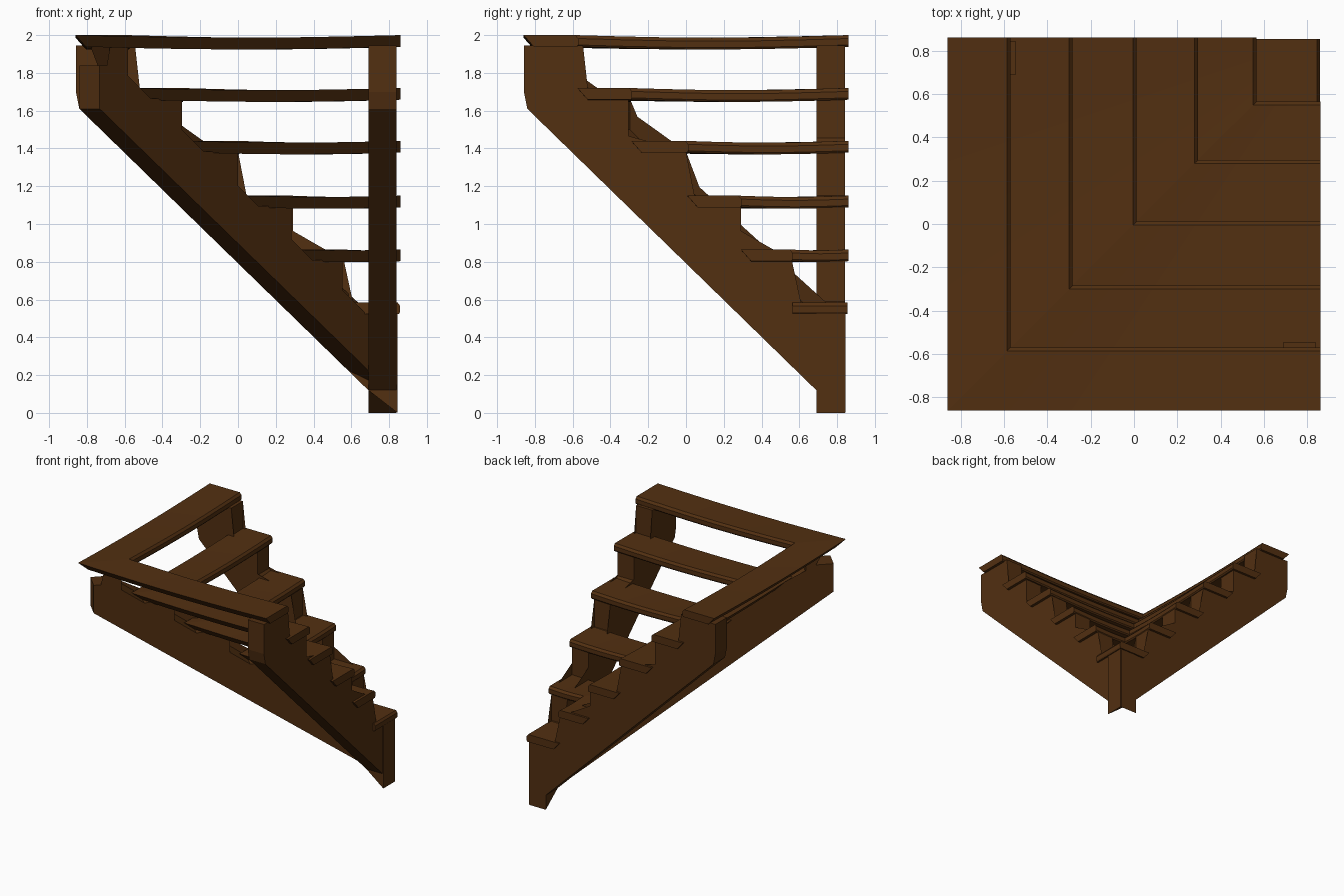
import bpy, bmesh, math

if "Cube" in bpy.data.objects:
    bpy.data.objects.remove(bpy.data.objects["Cube"])

wood = bpy.data.materials.new("dark_brown_wood")
wood.diffuse_color = (0.085, 0.029, 0.0055, 1)
wood.use_nodes = True
wood.node_tree.nodes["Principled BSDF"].inputs["Base Color"].default_value = wood.diffuse_color

NOSE = [-0.57, -0.285, 0.012, 0.295, 0.565, 0.86]   # front edge of each tread
TOP = [2.0, 1.72, 1.44, 1.15, 0.865, 0.585]         # top height of each tread
RISER = [-0.545, -0.305, 0.0, 0.29, 0.56, 0.845]    # tooth fronts of the side stringers
THICK = 0.062
EDGE = 0.86


def finish(name, bm):
    bmesh.ops.recalc_face_normals(bm, faces=bm.faces)
    mesh = bpy.data.meshes.new(name)
    bm.to_mesh(mesh)
    bm.free()
    mesh.materials.append(wood)
    obj = bpy.data.objects.new(name, mesh)
    bpy.context.collection.objects.link(obj)
    return obj


def slab(name, profile, place, a, b):
    """Extrude a (run, height) profile between side offsets a and b."""
    bm = bmesh.new()
    near = [bm.verts.new(place(r, a, z)) for r, z in profile]
    far = [bm.verts.new(place(r, b, z)) for r, z in profile]
    n = len(profile)
    for i in range(n):
        j = (i + 1) % n
        bm.faces.new((near[i], near[j], far[j], far[i]))
    caps = [bm.faces.new(near), bm.faces.new(far)]
    bmesh.ops.triangulate(bm, faces=caps)
    finish(name, bm)


def slope(r):
    return 1.15 - r


def sawtooth(start, fronts, first=0):
    """Upper stepped outline of a stringer, from the top end downwards."""
    pts = list(start)
    for i, t in enumerate(fronts):
        under = TOP[i] - THICK + 0.006
        if i > 0:
            pts.append((1.15 - under, under))
        pts += [(t, under), (t, slope(t))]
    return pts


# side stringers, along the right and back edges
side = [(0.845, 0.0), (0.69, 0.12), (-0.84, 1.61), (-0.858, 1.70)]
side += sawtooth([(-0.858, 1.944)], RISER)
slab("right_stringer", side, lambda r, o, z: (o, r, z), 0.69, 0.838)
slab("back_stringer", side, lambda r, o, z: (r, o, z), 0.69, 0.842)

# diagonal stringer under the mitred corners
fronts = [n - 0.065 for n in NOSE[:5]] + [0.75]
hip = [(0.75, 0.115), (-0.785, 1.61), (-0.785, 1.84)]
hip += sawtooth([(-0.69, 1.84), (-0.73, 1.944)], fronts)
slab("diagonal_stringer", hip, lambda r, o, z: (r + o, r - o, z), -0.053, 0.053)


# L-shaped treads, mitred at the corner and sagging a little along each leg
def tread(name, d0, d1, top):
    low = top - THICK
    section = [(d0, top), (d0 + 0.055, low), (d1 - 0.008, low), (d1, low + 0.01),
               (d1, top - 0.018), (d1 - 0.016, top)]
    stations = [(1 - i / 6, 0) for i in range(6)] + [(i / 6, 1) for i in range(7)]
    sag = 0.014 * (EDGE - d0) / 1.72
    bm = bmesh.new()
    rings = []
    for t, leg in stations:
        ring = []
        for d, z in section:
            s = d + (EDGE - d) * t
            h = z - sag * math.sin(math.pi * t)
            ring.append(bm.verts.new((s, d, h) if leg else (d, s, h)))
        rings.append(ring)
    n = len(section)
    for p, q in zip(rings, rings[1:]):
        for i in range(n):
            j = (i + 1) % n
            bm.faces.new((p[i], p[j], q[j], q[i]))
    bm.faces.new(rings[0])
    bm.faces.new(rings[-1])
    finish(name, bm)


backs = [-0.86] + [n - 0.005 for n in NOSE[:5]]
for i in range(5):
    tread("tread_%d" % (i + 1), backs[i], NOSE[i], TOP[i])

# small square bottom tread
bottom = [(0.56, 0.585), (0.615, 0.523), (0.852, 0.523), (0.858, 0.533),
          (0.858, 0.567), (0.845, 0.585)]
slab("tread_6", bottom, lambda r, o, z: (r, o, z), 0.565, 0.855)
